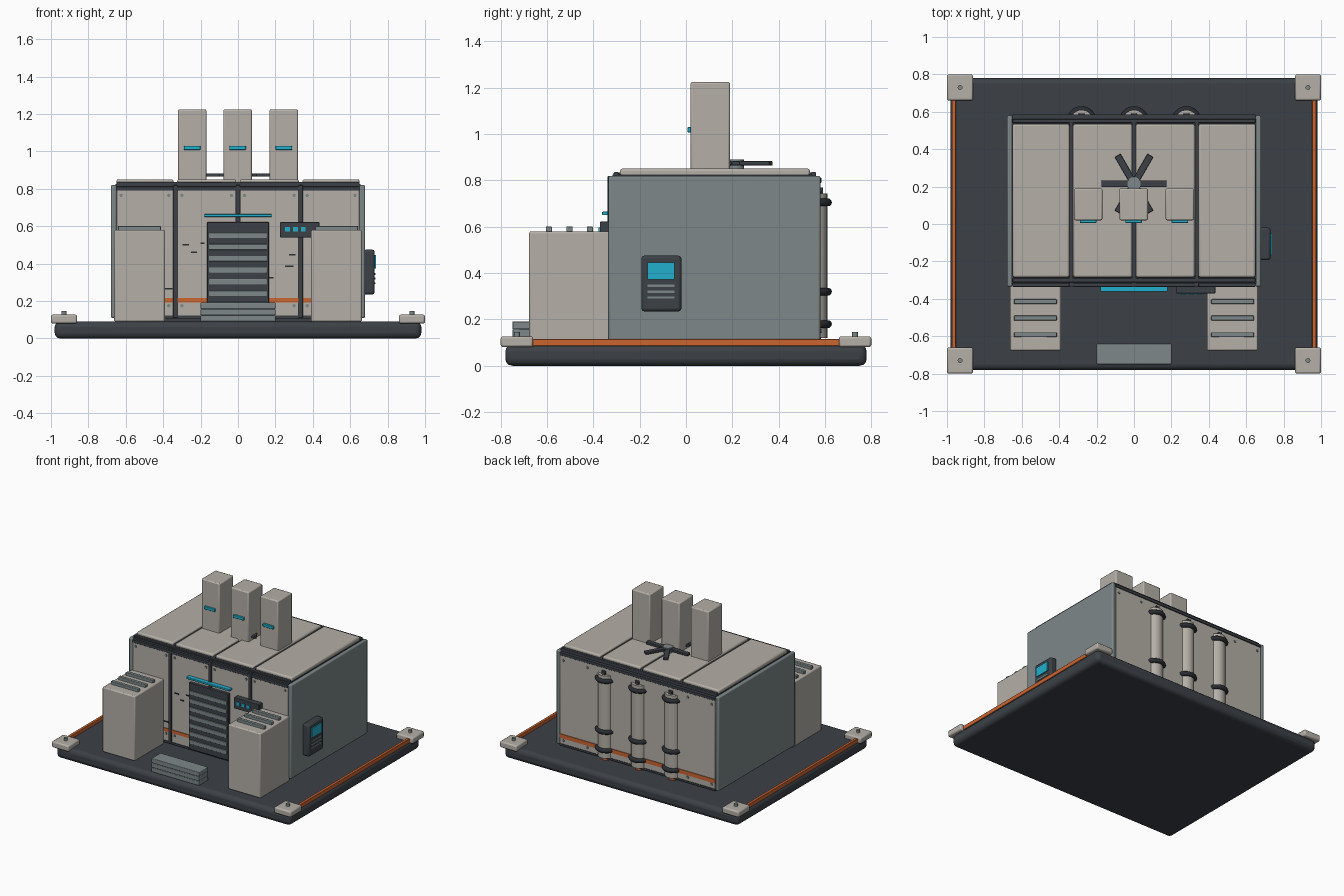
import bpy, math
from mathutils import Vector


def material(name, rgb):
    m = bpy.data.materials.new(name)
    m.diffuse_color = (*rgb, 1)
    return m


CREAM = material("cream", (0.46, 0.43, 0.385))
DARK = material("charcoal", (0.045, 0.053, 0.063))
BLACK = material("rubber_black", (0.022, 0.026, 0.031))
SLATE = material("slate", (0.205, 0.245, 0.25))
ORANGE = material("orange", (0.6, 0.13, 0.03))
CYAN = material("cyan", (0.016, 0.43, 0.6))


def finish(o, name, mat, bevel, segments=2):
    o.name = name
    o.data.materials.append(mat)
    if bevel:
        b = o.modifiers.new("bevel", 'BEVEL')
        b.width, b.segments = bevel, segments
        bpy.ops.object.shade_smooth_by_angle(angle=math.radians(35))
    return o


def box(name, mat, x, y, z, bevel=0.0, segments=2):
    """Box given by its (min, max) range on each axis."""
    bpy.ops.mesh.primitive_cube_add(size=1)
    o = bpy.context.object
    lo, hi = Vector((x[0], y[0], z[0])), Vector((x[1], y[1], z[1]))
    mid, size = (lo + hi) / 2, hi - lo
    for v in o.data.vertices:
        v.co = Vector(v.co[i] * size[i] for i in range(3))
    o.location = mid
    return finish(o, name, mat, bevel, segments)


def cyl(name, mat, loc, r, depth, rot=(0, 0, 0), sides=24):
    bpy.ops.mesh.primitive_cylinder_add(vertices=sides, radius=r, depth=depth,
                                        location=loc, rotation=rot)
    bpy.ops.object.shade_smooth_by_angle(angle=math.radians(35))
    return finish(bpy.context.object, name, mat, 0)


def span(a, b, s):
    """Range mirrored to the side s."""
    return tuple(sorted((a * s, b * s)))


# Base slab, corner pads and side trim
box("base_slab", DARK, (-0.98, 0.98), (-0.78, 0.78), (0, 0.092), 0.03, 3)
for sx in (-1, 1):
    box("base_trim", ORANGE, span(0.953, 0.974, sx), (-0.67, 0.67), (0.085, 0.116), 0.003)
    for sy in (-1, 1):
        box("corner_pad", CREAM, span(0.86, 1.0, sx), span(0.66, 0.80, sy), (0.08, 0.127), 0.01)
        cyl("pad_bolt", SLATE, (0.93 * sx, 0.73 * sy, 0.135), 0.013, 0.022, sides=12)

# Housing core and side walls
box("housing_core", DARK, (-0.655, 0.655), (-0.318, 0.562), (0.11, 0.825))
box("plinth", DARK, (-0.64, 0.64), (-0.30, 0.54), (0.085, 0.115))
for s in (-1, 1):
    box("side_wall", SLATE, span(0.65, 0.68, s), (-0.335, 0.58), (0.11, 0.82), 0.008)

# Front, back and roof panels, separated by dark seams
edges = [-0.66, -0.335, 0, 0.335, 0.66]
for a, b in zip(edges, edges[1:]):
    l, r = a + 0.01, b - 0.01
    box("front_panel", CREAM, (l, r), (-0.33, -0.30), (0.115, 0.80), 0.004)
    box("roof_panel", CREAM, (l, r), (-0.285, 0.535), (0.80, 0.851), 0.01)
    for x in (l + 0.025, r - 0.025):
        for z in (0.175, 0.765):
            cyl("front_rivet", SLATE, (x, -0.332, z), 0.009, 0.01, (math.pi / 2, 0, 0), 10)
box("back_panel", CREAM, (-0.65, 0.65), (0.55, 0.579), (0.115, 0.80), 0.004)
for x in (-0.62, -0.42, 0.42, 0.62):
    for z in (0.15, 0.755):
        cyl("back_rivet", SLATE, (x, 0.58, z), 0.009, 0.01, (math.pi / 2, 0, 0), 10)

# Frame rails
for x in edges[1:-1]:
    box("front_rail", DARK, (x - 0.012, x + 0.012), (-0.338, -0.31), (0.11, 0.82), 0.003)
    box("roof_rail", DARK, (x - 0.010, x + 0.010), (-0.30, 0.55), (0.80, 0.835))
for y in (-0.322, 0.572):
    box("top_rail", DARK, (-0.65, 0.65), (y - 0.014, y + 0.014), (0.79, 0.812), 0.003)
for y in (-0.301, 0.551):
    box("roof_edge_rail", DARK, (-0.65, 0.65), (y - 0.011, y + 0.011), (0.81, 0.836), 0.004)
box("front_sill", DARK, (-0.65, 0.65), (-0.335, -0.31), (0.108, 0.122))
box("back_sill", DARK, (-0.65, 0.65), (0.56, 0.583), (0.108, 0.122))

# Orange stripes
box("front_stripe", ORANGE, (-0.64, 0.64), (-0.335, -0.327), (0.192, 0.216))
box("back_stripe", ORANGE, (-0.65, 0.65), (0.576, 0.584), (0.165, 0.195))

# Louvred door with light bar
box("door", DARK, (-0.165, 0.165), (-0.352, -0.32), (0.12, 0.622), 0.004)
for i in range(7):
    z = 0.551 - i * 0.062
    box("door_slat", SLATE, (-0.155, 0.155), (-0.358, -0.345), (z - 0.015, z + 0.015), 0.002)
box("light_bar", CYAN, (-0.18, 0.18), (-0.362, -0.325), (0.650, 0.665), 0.003)

# Stepped entry block
for i in range(3):
    z = 0.09 + i * 0.034
    box("entry_step", SLATE, (-0.2, 0.2), (-0.75, -0.64), (z, z + 0.034), 0.004)

# Front control panel
box("control_panel", DARK, (0.225, 0.435), (-0.372, -0.325), (0.54, 0.622), 0.004)
for x in (0.265, 0.307, 0.349):
    box("control_button", CYAN, (x - 0.013, x + 0.013), (-0.377, -0.37), (0.572, 0.596))

# Scratches on the front panels
for x, z, w in ((-0.28, 0.50, .035), (-0.235, 0.46, .03), (-0.19, 0.51, .02), (0.29, 0.447, .035),
                (0.275, 0.385, .045), (0.175, 0.325, .03), (-0.37, 0.265, .04)):
    box("scratch", BLACK, (x - w / 2, x + w / 2), (-0.335, -0.328), (z - 0.004, z + 0.004))

# Front cabinets with vent slats
for s in (-1, 1):
    box("cabinet", CREAM, span(0.39, 0.662, s), (-0.677, -0.325), (0.09, 0.58), 0.008)
    for y in (-0.415, -0.503, -0.592):
        box("cabinet_vent", SLATE, span(0.413, 0.642, s), (y - 0.013, y + 0.013), (0.57, 0.602), 0.004)

# Wall terminal on the right
box("terminal", DARK, (0.67, 0.73), (-0.193, -0.02), (0.235, 0.475), 0.012)
box("terminal_screen", CYAN, (0.727, 0.737), (-0.167, -0.05), (0.373, 0.445))
for z in (0.345, 0.32, 0.295):
    box("terminal_slot", SLATE, (0.727, 0.734), (-0.167, -0.05), (z - 0.005, z + 0.005))

# Chimneys with indicator lights
for x in (-0.245, -0.002, 0.245):
    box("chimney", CREAM, (x - 0.076, x + 0.076), (0.02, 0.19), (0.83, 1.225), 0.008)
    box("chimney_light", CYAN, (x - 0.044, x + 0.044), (0.006, 0.025), (1.008, 1.03), 0.003)

# Roof fan
cyl("fan_hub", SLATE, (0, 0.215, 0.865), 0.036, 0.05)
for i in range(6):
    a = i * math.pi / 3
    blade = box("fan_blade", DARK, (0.02, 0.175), (-0.018, 0.018), (-0.009, 0.009), 0.003)
    blade.rotation_euler.z = a
    blade.location = (0.0975 * math.cos(a), 0.215 + 0.0975 * math.sin(a), 0.874)

# Rear pipes with clamp rings
for x in (-0.28, 0, 0.28):
    cyl("rear_pipe", CREAM, (x, 0.55, 0.432), 0.06, 0.625, sides=32)
    cyl("pipe_foot", ORANGE, (x, 0.55, 0.105), 0.032, 0.03)
    for z in (0.18, 0.32, 0.705):
        bpy.ops.mesh.primitive_torus_add(major_radius=0.063, minor_radius=0.017, major_segments=32,
                                         minor_segments=10, location=(x, 0.55, z))
        bpy.ops.object.shade_smooth_by_angle(angle=math.radians(60))
        finish(bpy.context.object, "pipe_ring", BLACK, 0)
    box("pipe_bracket", DARK, (x - 0.016, x + 0.016), (0.56, 0.592), (0.73, 0.77), 0.004)
